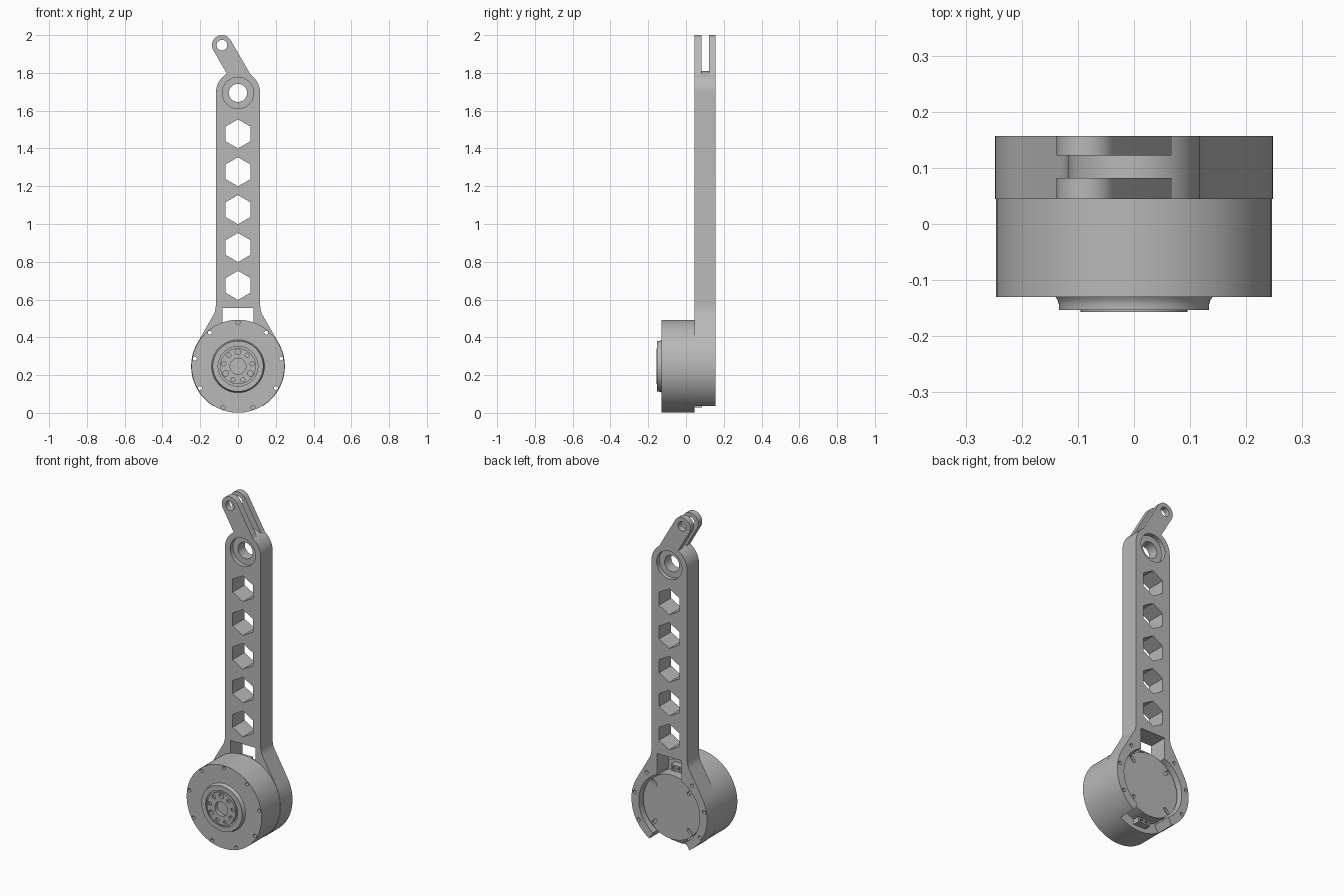
import bpy, bmesh
from math import sin, cos, pi, radians
from mathutils import Vector

if "Cube" in bpy.data.objects:
    bpy.data.objects.remove(bpy.data.objects["Cube"], do_unlink=True)

grey = bpy.data.materials.new("plain grey")
grey.use_nodes = True
COLOUR = (0.48, 0.48, 0.48, 1)
grey.diffuse_color = COLOUR
for node in grey.node_tree.nodes:
    if node.type == 'BSDF_PRINCIPLED':
        node.inputs["Base Color"].default_value = COLOUR

MOTOR_Z, BOSS_Z = 0.247, 1.694
FRONT, BACK = 0.045, 0.157          # arm thickness along y


def finish(name, bm):
    bmesh.ops.recalc_face_normals(bm, faces=bm.faces)
    mesh = bpy.data.meshes.new(name)
    bm.to_mesh(mesh)
    bm.free()
    mesh.materials.append(grey)
    obj = bpy.data.objects.new(name, mesh)
    bpy.context.collection.objects.link(obj)
    return obj


def prism(name, outline, y0, y1):
    """Extrude an x-z outline from y0 to y1."""
    bm = bmesh.new()
    face = bm.faces.new([bm.verts.new((x, y0, z)) for x, z in outline])
    new = bmesh.ops.extrude_face_region(bm, geom=[face])["geom"]
    bmesh.ops.translate(bm, vec=(0, y1 - y0, 0),
                        verts=[v for v in new if isinstance(v, bmesh.types.BMVert)])
    return finish(name, bm)


def lathe(name, profile):
    """Spin a (radius, y) profile about the motor axis."""
    bm = bmesh.new()
    vs = [bm.verts.new((r, y, MOTOR_Z)) for r, y in profile]
    es = [bm.edges.new(pair) for pair in zip(vs, vs[1:])]
    bmesh.ops.spin(bm, geom=vs + es, cent=(0, 0, MOTOR_Z), axis=(0, 1, 0),
                   angle=2 * pi, steps=96, use_duplicate=False)
    bmesh.ops.remove_doubles(bm, verts=bm.verts, dist=1e-5)
    return finish(name, bm)


def arc(cx, cz, r, a0, a1, n):
    return [(cx + r * cos(radians(a0 + (a1 - a0) * i / n)),
             cz + r * sin(radians(a0 + (a1 - a0) * i / n))) for i in range(n + 1)]


def circle(cx, cz, r, n=32, start=0):
    return arc(cx, cz, r, start, start + 360, n)[:-1]


def rect(x0, x1, z0, z1):
    return [(x0, z0), (x1, z0), (x1, z1), (x0, z1)]


def polar(r, a):
    return r * cos(radians(a)), MOTOR_Z + r * sin(radians(a))


def combine(obj, other, operation):
    mod = obj.modifiers.new("combine", 'BOOLEAN')
    mod.operation, mod.solver, mod.object = operation, 'EXACT', other
    bpy.context.view_layer.objects.active = obj
    bpy.ops.object.modifier_apply(modifier=mod.name)
    bpy.data.objects.remove(other, do_unlink=True)


def cut(obj, outline, y0=-0.5, y1=0.5):
    combine(obj, prism("cutter", outline, y0, y1), 'DIFFERENCE')


# Arm: round boss, straight bar, flared shoulders, motor ring
right = [(0.117, 0.57), (0.119, 0.55), (0.124, 0.53), (0.132, 0.515)]
outline = arc(0, BOSS_Z, 0.117, 0, 180, 40)
outline += [(-x, z) for x, z in right]
outline += arc(0, MOTOR_Z, 0.248, 150, 390, 80)
outline += right[::-1]
arm = prism("arm", outline, FRONT, BACK)

# Forked tab leaning off the boss
TAB = Vector((-0.085, 1.947))
for y0, y1 in ((FRONT, 0.082), (0.122, BACK)):
    tab = prism("tab", arc(TAB.x, TAB.y, 0.053, 30, 210, 24)
                + [(-0.053, 1.785), (0.070, 1.785)], y0, y1)
    combine(arm, tab, 'UNION')
cut(arm, circle(TAB.x, TAB.y, 0.028))

# Bearing seat through the boss, recessed on both sides
cut(arm, circle(0, BOSS_Z, 0.048, 48))
cut(arm, circle(0, BOSS_Z, 0.083, 48), -0.5, FRONT + 0.025)
cut(arm, circle(0, BOSS_Z, 0.083, 48), BACK - 0.025, 0.5)

# Hexagonal lightening holes
for i in range(5):
    cut(arm, circle(0, 0.675 + 0.2005 * i, 0.077, 6, 30))

# Motor seat, cable window and the open bottom of the ring
cut(arm, circle(0, MOTOR_Z, 0.2, 80))
cut(arm, rect(-0.082, 0.082, 0.38, 0.555))
cut(arm, [polar(0.1, -58), polar(0.4, -58), polar(0.4, -122), polar(0.1, -122)])

# Motor body with stepped rear cover
body = lathe("motor_body", [(0, -0.13), (0.246, -0.13), (0.246, FRONT),
                            (0.19, FRONT), (0.19, 0.13), (0, 0.13)])

# Nine rim screw holes, through where they meet the ring
for i in range(9):
    angle = 90 + 40 * i
    hole = circle(*polar(0.232, angle), 0.0105, 12)
    if i in (0, 4, 5):
        cut(body, hole, -0.5, -0.11)
    else:
        cut(body, hole)
        cut(arm, hole)

# Slots in the rear cover
for angle in (45, 135, 225, 315):
    c = Vector(polar(0.165, angle))
    out = Vector((cos(radians(angle)), sin(radians(angle)))) * 0.012
    cut(body, arc(*(c + out), 0.01, angle - 90, angle + 90, 8)
        + arc(*(c - out), 0.01, angle + 90, angle + 270, 8), 0.115, 0.5)

# Output flange with groove, hub and centre bore
flange = lathe("output_flange", [
    (0, -0.125), (0, -0.135), (0.042, -0.135), (0.042, -0.157), (0.095, -0.157),
    (0.095, -0.145), (0.105, -0.145), (0.105, -0.153), (0.134, -0.153),
    (0.134, -0.143), (0.136, -0.136), (0.14, -0.13), (0.14, -0.125), (0, -0.125)])
for i in range(9):
    big = i % 3 == 0
    cut(flange, circle(*polar(0.076, 90 + 40 * i), 0.015 if big else 0.011, 20),
        -0.5, -0.14 if big else -0.148)

# Cable connectors above and below the rear cover
parts = [arm, body, flange]
for name, z0, z1 in (("upper_connector", 0.44, 0.475), ("lower_connector", 0.028, 0.058)):
    plug = prism(name, rect(-0.04, 0.04, z0, z1), FRONT - 0.005, 0.085)
    for x in (-0.018, 0.018):
        cut(plug, rect(x - 0.012, x + 0.012, z0 + 0.008, z1 - 0.008), 0.07, 0.5)
    parts.append(plug)

# Smooth the round walls, keep the edges crisp
bpy.ops.object.select_all(action='DESELECT')
for obj in parts:
    obj.select_set(True)
bpy.context.view_layer.objects.active = arm
bpy.ops.object.shade_smooth_by_angle(angle=radians(25))
